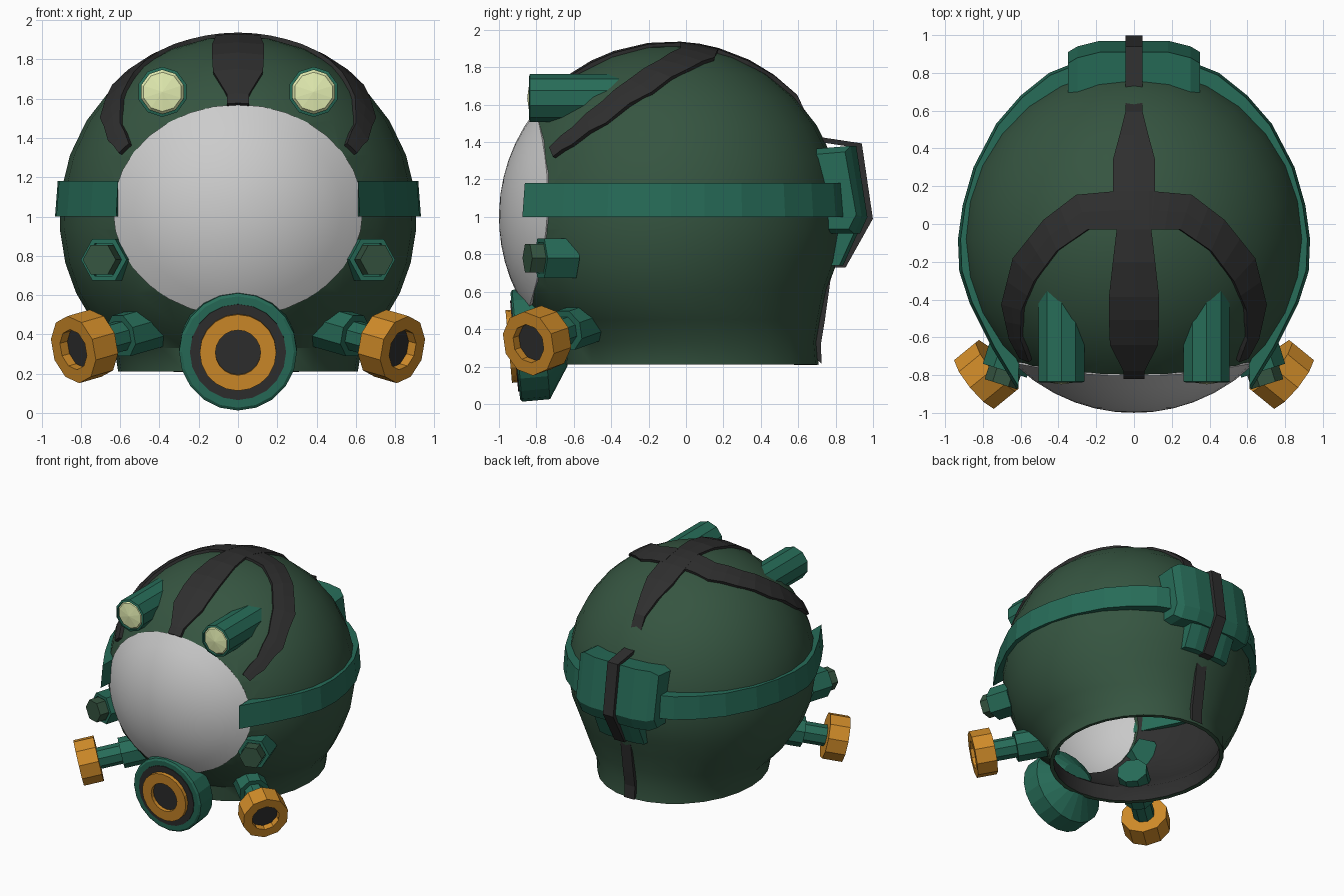
import bpy, bmesh
from math import sin, cos, pi, sqrt, radians
from mathutils import Vector

if "Cube" in bpy.data.objects:
    bpy.data.objects.remove(bpy.data.objects["Cube"])

C = Vector((0, -0.08, 1.0))          # centre of the dome
RX, RY, RZ = 0.91, 0.92, 0.92        # dome radii


def material(name, r, g, b):
    m = bpy.data.materials.new(name)
    m.diffuse_color = (r, g, b, 1)
    m.use_nodes = True
    m.node_tree.nodes["Principled BSDF"].inputs["Base Color"].default_value = m.diffuse_color
    return m


GREEN = material("shell_green", 0.036, 0.09, 0.052)
TEAL = material("teal", 0.02, 0.15, 0.098)
DARK = material("dark_rubber", 0.028, 0.028, 0.028)
ORANGE = material("orange", 0.63, 0.26, 0.022)
LENS = material("lamp_lens", 0.78, 0.86, 0.45)


def loft(name, rings, mat=None, caps=True, mirror=False):
    """Skin a list of closed rings that all have the same point count."""
    bm = bmesh.new()
    rows = [[bm.verts.new(p) for p in ring] for ring in rings]
    n = len(rows[0])
    for a, b in zip(rows, rows[1:]):
        for i in range(n):
            j = (i + 1) % n
            bm.faces.new((a[i], a[j], b[j], b[i]))
    if caps:
        bm.faces.new(rows[0])
        bm.faces.new(rows[-1])
    bmesh.ops.remove_doubles(bm, verts=bm.verts, dist=1e-4)
    bmesh.ops.recalc_face_normals(bm, faces=bm.faces)
    me = bpy.data.meshes.new(name)
    bm.to_mesh(me)
    bm.free()
    ob = bpy.data.objects.new(name, me)
    bpy.context.collection.objects.link(ob)
    if mat:
        me.materials.append(mat)
    if mirror:
        ob.modifiers.new("Mirror", 'MIRROR').use_mirror_merge = False
    return ob


def lathe(name, profile, origin, axis, sides, mat, mirror=False, phase=0.0):
    """Spin (radius, distance along axis) points around an axis."""
    o, d = Vector(origin), Vector(axis).normalized()
    u = d.cross(Vector((0, 0, 1))).normalized()
    v = u.cross(d)
    ang = [2 * pi * (i + phase) / sides for i in range(sides)]
    rings = [[o + d * t + u * (r * cos(a)) + v * (r * sin(a)) for a in ang] for r, t in profile]
    return loft(name, rings, mat, False, mirror)


def dome(x, y, s=1.0):
    """Point on the dome above (x, y), scaled about the dome centre."""
    z = RZ * sqrt(max(0, 1 - (x / RX) ** 2 - ((y - C.y) / RY) ** 2))
    return C + Vector((x, y - C.y, z)) * s


def finish_smooth(ob, angle=40):
    """Apply modifiers, then smooth with sharp edges kept."""
    bpy.ops.object.select_all(action='DESELECT')
    ob.select_set(True)
    bpy.context.view_layer.objects.active = ob
    bpy.ops.object.convert(target='MESH')
    bpy.ops.object.shade_smooth_by_angle(angle=radians(angle))


# Helmet shell: dome rings, then the neck
N = 28
rows = [(C.z + RZ * sin(radians(a)), RX * cos(radians(a)), C.y, RY * cos(radians(a)))
        for a in (90, 80, 68, 56, 44, 32, 20, 8, -4, -15, -25)]
rows += [(0.45, 0.73, -0.04, 0.76), (0.33, 0.63, 0.02, 0.68), (0.21, 0.61, 0.03, 0.68)]
shell = loft("helmet_shell", [[(rx * cos(2 * pi * i / N), yc + ry * sin(2 * pi * i / N), z)
             for i in range(N)] for z, rx, yc, ry in rows], GREEN, False)
shell.data.materials.append(DARK)
sol = shell.modifiers.new("Thickness", 'SOLIDIFY')
sol.thickness, sol.offset, sol.material_offset = 0.03, -1, 1

# Elliptical face opening
M = 32
cutter = loft("opening_cutter", [[(0.625 * cos(2 * pi * i / M), y, 1.03 + 0.53 * sin(2 * pi * i / M))
              for i in range(M)] for y in (-1.4, -0.45)])
cutter.hide_render = True
cut = shell.modifiers.new("Opening", 'BOOLEAN')
cut.operation, cut.solver, cut.object = 'DIFFERENCE', 'EXACT', cutter
finish_smooth(shell)
bpy.data.objects.remove(cutter)


# Visor: curved pane filling the opening
def visor_point(r, a):
    x, z = 0.63 * r * cos(a), 1.03 + 0.535 * r * sin(a)
    y = C.y - RY * sqrt(1 - (x / RX) ** 2 - ((z - C.z) / RZ) ** 2)
    return (x, y + 0.004, z)


visor = loft("visor", [[visor_point(k / 6, 2 * pi * i / M) for i in range(M)]
                       for k in range(7)], None, False)
vs = visor.modifiers.new("Thickness", 'SOLIDIFY')
vs.thickness, vs.offset = 0.02, 0
visor.location.y = 0.006
finish_smooth(visor)

# Centre strap: over the dome, then across the back box and down the neck
front = [(-0.805, 0.055), (-0.765, 0.055), (-0.63, 0.125), (-0.5, 0.13), (-0.38, 0.13),
         (-0.2, 0.11), (-0.03, 0.09), (0.07, 0.1), (0.17, 0.11), (0.33, 0.11), (0.46, 0.075), (0.58, 0.045)]
back = [(0.69, 1.42), (0.92, 1.385), (0.978, 0.99), (0.835, 0.735), (0.765, 0.735),
        (0.725, 0.45), (0.705, 0.33), (0.71, 0.23)]
rings = []
for y, w in front:
    rings.append([dome(x, y, 1.02) for x in (-w, 0, w)] + [dome(x, y, 0.97) for x in (w, 0, -w)])
for y, z in back:
    rings.append([C + (Vector((x, y, z)) - C) * s for s, xs in
                  ((1.02, (-0.045, 0, 0.045)), (0.97, (0.045, 0, -0.045))) for x in xs])
loft("centre_strap", rings, DARK)

# Side straps curving down towards the visor
outer = [(0.08, 0.17), (0.3, 0.15), (0.47, 0.02), (0.63, -0.18), (0.69, -0.42), (0.65, -0.6), (0.595, -0.7)]
inner = [(0.08, -0.03), (0.24, -0.03), (0.4, -0.14), (0.52, -0.3), (0.585, -0.45), (0.59, -0.6), (0.545, -0.72)]
pairs = [(Vector(a), Vector(b)) for a, b in zip(outer, inner)]
fine = [pairs[0]]
for p, q in zip(pairs, pairs[1:]):
    fine += [((p[0] + q[0]) / 2, (p[1] + q[1]) / 2), q]
rings = []
for a, b in fine:
    m = (a + b) / 2
    rings.append([dome(*p, 1.02) for p in (a, m, b)] + [dome(*p, 0.97) for p in (b, m, a)])
loft("side_straps", rings, DARK, mirror=True)

# Band around the helmet
path = [(0.62, -0.875), (0.75, -0.66), (0.87, -0.42), (0.925, -0.25), (0.932, -0.08), (0.907, 0.1),
        (0.85, 0.3), (0.73, 0.53), (0.6, 0.68), (0.45, 0.8), (0.2, 0.9), (0, 0.92)]
inside = [(x * 0.9, C.y + (y - C.y) * 0.9) for x, y in path]
inside[0] = (0.61, -0.74)
loft("head_band", [[(x, y, 1.0), (x * 0.985, y * 0.985, 1.18), (u, v, 1.18), (u, v, 1.0)]
                   for (x, y), (u, v) in zip(path, inside)], TEAL, mirror=True)


# Back box: wide upper block and narrower lower block
def block(name, profile, stations):
    mid = sum(z for _, z in profile) / len(profile)
    loft(name, [[(x, y - dy * (y > 0.8), mid + (z - mid) * k) for y, z in profile]
                for x, dy, k in stations], TEAL)


block("back_box", [(0.65, 1.36), (0.91, 1.38), (0.97, 1.0), (0.93, 0.91), (0.68, 0.91)],
      [(-0.35, 0.06, 0.88), (-0.3, 0.03, 1), (-0.18, 0, 1), (0.18, 0, 1), (0.3, 0.03, 1), (0.35, 0.06, 0.88)])
block("back_box_lower", [(0.7, 0.95), (0.935, 0.95), (0.84, 0.74), (0.74, 0.74)],
      [(-0.2, 0.02, 1), (-0.12, 0, 1), (0.12, 0, 1), (0.2, 0.02, 1)])

# Headlamps
lamp, ahead = (0.385, -0.835, 1.635), (0, -1, 0)
lathe("headlamp_housings", [(0, -0.5), (0.128, -0.5), (0.128, 0), (0.112, 0.005), (0.112, -0.02), (0, -0.02)],
      lamp, ahead, 10, TEAL, True, 0.5)
lathe("headlamp_lenses", [(0.112, -0.015), (0.1, 0.0), (0, 0.014)], lamp, ahead, 10, LENS, True, 0.5)

# Hex bolts beside the visor
bolt_axis = (0.3, -0.95, 0)
lathe("hex_nuts", [(0, -0.1), (0.122, -0.1), (0.122, 0.08), (0.095, 0.08), (0.095, 0.05), (0, 0.05)],
      (0.66, -0.7, 0.78), bolt_axis, 6, TEAL, True)
lathe("hex_bolts", [(0, 0), (0.088, 0), (0.088, 0.155), (0, 0.155)],
      (0.66, -0.7, 0.78), bolt_axis, 6, GREEN, True)

# Side filters on angled pipes
side, aim = (0.725, -0.75, 0.355), (0.76, -0.62, -0.22)
lathe("filter_pipes", [(0, -0.48), (0.115, -0.48), (0.115, -0.17), (0.08, -0.17), (0.08, 0.02), (0, 0.02)],
      side, aim, 8, TEAL, True, 0.5)
lathe("filter_caps", [(0, 0), (0.175, 0), (0.175, 0.15), (0.105, 0.15), (0.105, 0.09)],
      side, aim, 10, ORANGE, True, 0.5)
lathe("filter_openings", [(0, 0.1), (0.105, 0.1)], side, aim, 10, DARK, True, 0.5)

# Front respirator
nose, down = (0, -0.913, 0.31), (0, -1, -0.09)
lathe("respirator_body", [(0, -0.27), (0.13, -0.27), (0.3, -0.16), (0.3, -0.01), (0.285, 0),
      (0.245, 0), (0.245, -0.03), (0, -0.03)], nose, down, 20, TEAL)
lathe("respirator_seal", [(0, -0.02), (0.245, -0.02), (0.245, 0.006), (0.2, 0.006), (0, 0.006)],
      nose, down, 20, DARK)
lathe("respirator_ring", [(0.195, -0.01), (0.195, 0.035), (0.115, 0.035), (0.115, -0.01)],
      nose, down, 20, ORANGE)
